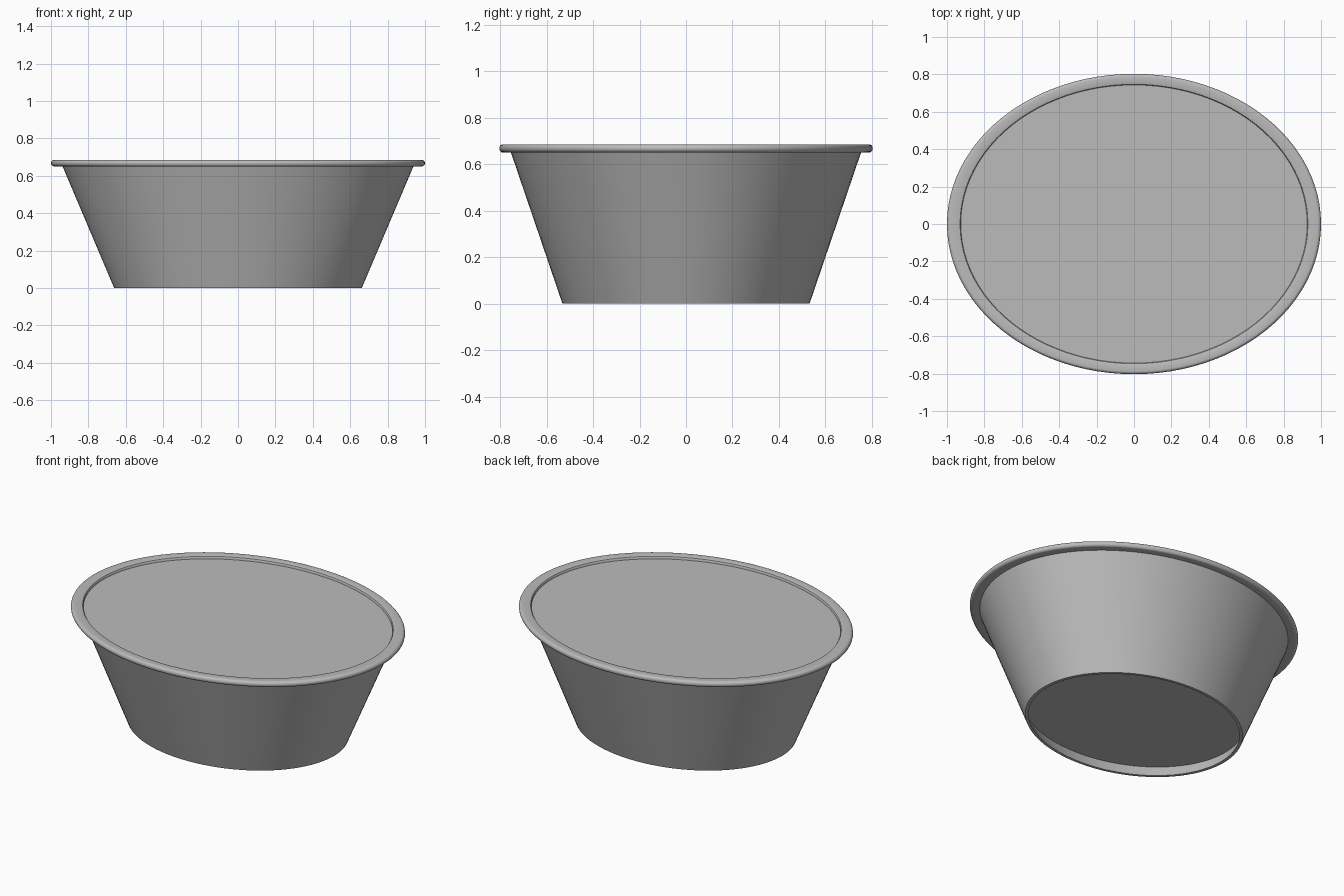
import bpy, bmesh, math

cube = bpy.data.objects.get("Cube")
if cube:
    bpy.data.objects.remove(cube, do_unlink=True)

SIDES = 96
OVAL = 0.803  # depth to width ratio of every ring


def material(name, value):
    mat = bpy.data.materials.new(name)
    mat.use_nodes = True
    colour = (value, value, value, 1)
    mat.diffuse_color = colour
    mat.node_tree.nodes["Principled BSDF"].inputs["Base Color"].default_value = colour
    return mat


grey = material("plain grey", 0.5)


def oval_part(name, profile, closed=False, cap=False):
    """Sweep a (radius, height) profile round an oval; cap fills the last ring."""
    bm = bmesh.new()
    rings = []
    for r, z in profile:
        angles = [math.tau * i / SIDES for i in range(SIDES)]
        rings.append([bm.verts.new((r * math.cos(a), r * OVAL * math.sin(a), z)) for a in angles])
    pairs = list(zip(rings, rings[1:]))
    if closed:
        pairs.append((rings[-1], rings[0]))
    for low, high in pairs:
        for i in range(SIDES):
            j = (i + 1) % SIDES
            bm.faces.new((low[i], low[j], high[j], high[i]))
    if cap:
        bm.faces.new(rings[-1])
    mesh = bpy.data.meshes.new(name)
    bm.to_mesh(mesh)
    bm.free()
    mesh.materials.append(grey)
    obj = bpy.data.objects.new(name, mesh)
    bpy.context.collection.objects.link(obj)
    bpy.ops.object.select_all(action="DESELECT")
    obj.select_set(True)
    bpy.context.view_layer.objects.active = obj
    bpy.ops.object.shade_smooth_by_angle(angle=math.radians(35))
    return obj


# Flared wall with thickness, open at both ends
oval_part("tub_wall", [(0.662, 0), (0.942, 0.66), (0.922, 0.66), (0.642, 0)], closed=True)

# Raised floor, seen inside the foot ring
floor = oval_part("tub_floor", [(0.69, 0.09), (0.672, 0.07)], cap=True)
floor.data.flip_normals()

# Level fill just below the rim
oval_part("fill_surface", [(0.915, 0.645), (0.926, 0.668)], cap=True)

# Rolled lip: rounded outer edge, flat inner edge
lip = [(0.926, 0.652), (0.981, 0.65)]
for k in range(1, 12):
    a = -math.pi / 2 + math.pi * k / 12
    lip.append((0.981 + 0.019 * math.cos(a), 0.6675 + 0.0175 * math.sin(a)))
lip += [(0.981, 0.685), (0.94, 0.685), (0.93, 0.682), (0.926, 0.676)]
oval_part("rolled_lip", lip, closed=True)
